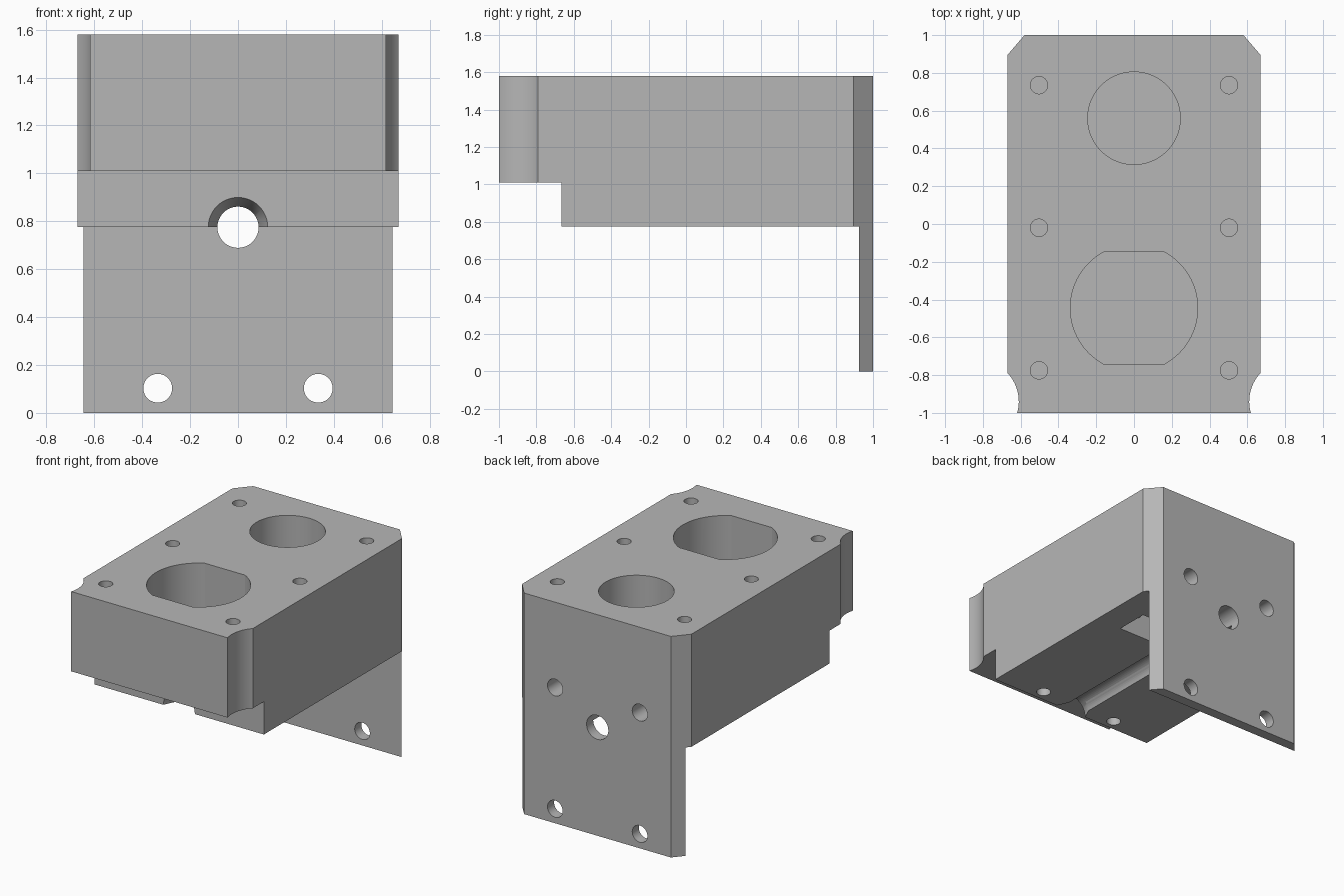
import bpy, bmesh, math
from mathutils import Matrix, Vector

if "Cube" in bpy.data.objects:
    bpy.data.objects.remove(bpy.data.objects["Cube"])

grey = bpy.data.materials.new("light_grey")
grey.diffuse_color = (0.47, 0.47, 0.47, 1)
grey.use_nodes = True
grey.node_tree.nodes["Principled BSDF"].inputs["Base Color"].default_value = grey.diffuse_color

Z_TOP, Z_BASE = 1.58, 0.775


def prism(name, outline, offset):
    """Extrude a flat outline of 3D points by an offset vector."""
    bm = bmesh.new()
    face = bm.faces.new([bm.verts.new(p) for p in outline])
    res = bmesh.ops.extrude_face_region(bm, geom=[face])
    verts = [v for v in res["geom"] if isinstance(v, bmesh.types.BMVert)]
    bmesh.ops.translate(bm, verts=verts, vec=Vector(offset))
    bmesh.ops.recalc_face_normals(bm, faces=bm.faces)
    return finish(name, bm)


def finish(name, bm):
    me = bpy.data.meshes.new(name)
    bm.to_mesh(me)
    bm.free()
    ob = bpy.data.objects.new(name, me)
    bpy.context.collection.objects.link(ob)
    me.materials.append(grey)
    return ob


def bore(name, start, end, r1, r2=None, seg=48):
    """Cylinder or cone between two points."""
    a, b = Vector(start), Vector(end)
    bm = bmesh.new()
    bmesh.ops.create_cone(bm, cap_ends=True, segments=seg, radius1=r1,
                          radius2=r1 if r2 is None else r2, depth=(b - a).length)
    rot = Vector((0, 0, 1)).rotation_difference(b - a).to_matrix().to_4x4()
    bm.transform(Matrix.Translation((a + b) / 2) @ rot)
    return finish(name, bm)


def box(name, x0, x1, y0, y1, z0, z1):
    return prism(name, [(x0, y0, z0), (x1, y0, z0), (x1, y1, z0), (x0, y1, z0)],
                 (0, 0, z1 - z0))


# Plan outline: scooped front corners, chamfered rear corners
half = []
cx, cy, r = 0.83, -0.94, 0.22
a0, a1 = math.pi + math.asin(0.06 / r), math.pi - math.asin(0.15 / r)
for i in range(17):
    a = a0 + (a1 - a0) * i / 16
    half.append((cx + r * math.cos(a), cy + r * math.sin(a)))
half[0], half[-1] = (half[0][0], -1), (0.67, half[-1][1])
half += [(0.67, 0.895), (0.58, 1)]
outline = half + [(-x, y) for x, y in reversed(half)]
body = prism("motor_bracket", [(x, y, 0) for x, y in outline], (0, 0, Z_TOP))

cutters = []
# Clearance below the block, in front of the rear plate, with a front step
cutters.append(prism("underside_cut", [(-1, y, z) for y, z in (
    (-1.2, -0.2), (0.925, -0.2), (0.925, Z_BASE), (-0.665, Z_BASE),
    (-0.665, 1.01), (-1.2, 1.01))], (2, 0, 0)))

# Round pocket in the top
cutters.append(bore("rear_pocket", (0, 0.56, 1.13), (0, 0.56, 1.7), 0.245, seg=96))

# Double flat pocket in the top
da, flat, rad = [], 0.297, 0.337
lim = math.asin(flat / rad)
for i in range(33):
    a = -lim + 2 * lim * i / 32
    da.append((rad * math.cos(a), -0.445 + rad * math.sin(a)))
da += [(-x, y) for x, y in reversed(da)]
cutters.append(prism("flat_sided_pocket", [(x, y, 1.13) for x, y in da], (0, 0, 0.6)))

# Lengthwise groove through the rear plate, with a flared mouth
cutters.append(bore("groove", (0, -0.75, Z_BASE), (0, 1.1, Z_BASE), 0.086))
cutters.append(bore("groove_mouth", (0, -0.675, Z_BASE), (0, -0.57, Z_BASE), 0.129, 0.08))

for s in (-1, 1):
    # Screw holes in the top
    for y in (-0.775, -0.02, 0.735):
        cutters.append(bore("top_hole", (s * 0.503, y, 1.3), (s * 0.503, y, 1.7), 0.046, seg=32))
    # Plate holes, the upper pair running into nut pockets
    cutters.append(bore("plate_hole", (s * 0.335, 0.8, 0.103), (s * 0.335, 1.1, 0.103), 0.06))
    cutters.append(bore("block_hole", (s * 0.335, 0.35, 0.97), (s * 0.335, 1.1, 0.97), 0.06))
    cutters.append(box("nut_pocket", s * 0.335 - 0.13, s * 0.335 + 0.13, 0.41, 0.65, 0.7, 1.07))
    # Blind holes underneath
    cutters.append(bore("underside_hole", (s * 0.31, -0.585, 0.7), (s * 0.31, -0.585, 1.0), 0.048, seg=32))

# Apply every cut to the body
for c in cutters:
    mod = body.modifiers.new(c.name, "BOOLEAN")
    mod.operation = "DIFFERENCE"
    mod.solver = "EXACT"
    mod.object = c
bpy.context.view_layer.update()
dg = bpy.context.evaluated_depsgraph_get()
mesh = bpy.data.meshes.new_from_object(body.evaluated_get(dg))
body.modifiers.clear()
body.data = mesh
mesh.materials.clear()
mesh.materials.append(grey)
for p in mesh.polygons:
    p.material_index = 0
for c in cutters:
    bpy.data.objects.remove(c)

bpy.context.view_layer.objects.active = body
body.select_set(True)
bpy.ops.object.shade_smooth_by_angle(angle=math.radians(25))
